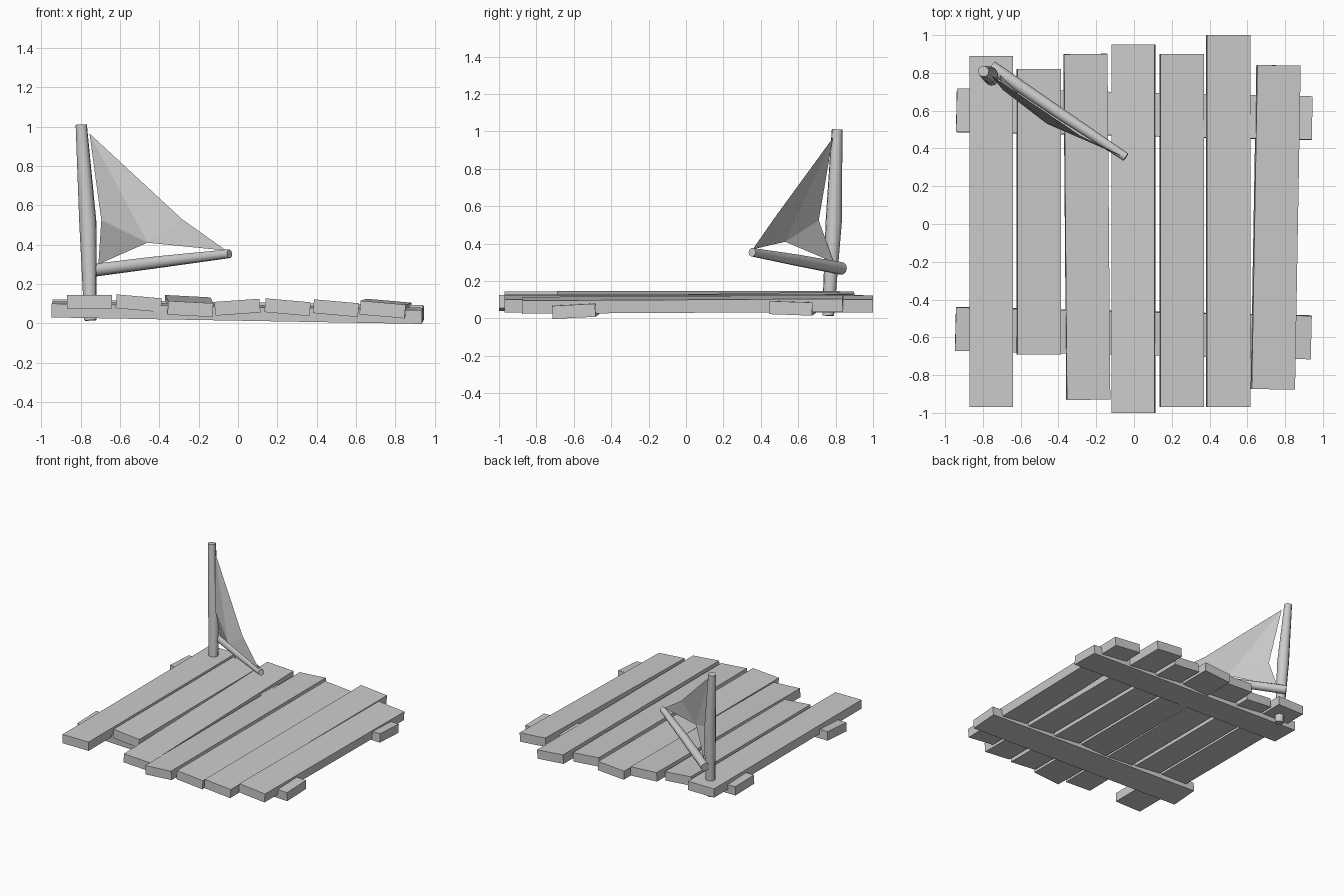
import bpy, bmesh, math
from mathutils import Vector, Matrix

if "Cube" in bpy.data.objects:
    bpy.data.objects.remove(bpy.data.objects["Cube"])


def make_object(name, bm):
    bmesh.ops.recalc_face_normals(bm, faces=bm.faces)
    mesh = bpy.data.meshes.new(name)
    bm.to_mesh(mesh)
    bm.free()
    obj = bpy.data.objects.new(name, mesh)
    bpy.context.collection.objects.link(obj)
    return obj


def board(name, start, end, roll=0, width=0.23, thick=0.07):
    """Box running from start to end (end-face centres), rolled in degrees."""
    a, b = Vector(start), Vector(end)
    axis = (b - a).normalized()
    side = axis.cross(Vector((0, 0, 1))).normalized()
    up = side.cross(axis)
    rot = Matrix((side, axis, up)).transposed().to_4x4()
    rot = rot @ Matrix.Rotation(math.radians(-roll), 4, 'Y')
    size = Matrix.Diagonal((width, (b - a).length, thick, 1))
    bm = bmesh.new()
    bmesh.ops.create_cube(bm, size=1, matrix=Matrix.Translation((a + b) / 2) @ rot @ size)
    return make_object(name, bm)


def pole(name, stations, sides=10):
    """Capped round pole through (centre, radius) stations."""
    pts = [Vector(p) for p, r in stations]
    rot = (pts[-1] - pts[0]).to_track_quat('Z', 'Y')
    bm = bmesh.new()
    rings = []
    for p, (_, r) in zip(pts, stations):
        rings.append([bm.verts.new(p + rot @ Vector((r * math.cos(t), r * math.sin(t), 0)))
                      for t in (2 * math.pi * i / sides for i in range(sides))])
    for lo, hi in zip(rings, rings[1:]):
        for i in range(sides):
            j = (i + 1) % sides
            bm.faces.new((lo[i], lo[j], hi[j], hi[i]))
    bm.faces.new(rings[0])
    bm.faces.new(rings[-1])
    obj = make_object(name, bm)
    bpy.context.view_layer.objects.active = obj
    obj.select_set(True)
    bpy.ops.object.shade_smooth_by_angle(angle=math.radians(40))
    obj.select_set(False)


# Deck planks: front x, front y, front z, back x, back y, back z, roll
planks = [
    (-0.755, -0.97, 0.11, -0.755, 0.89, 0.11, 0),
    (-0.505, -0.69, 0.102, -0.505, 0.82, 0.102, -5),
    (-0.242, -0.93, 0.073, -0.257, 0.90, 0.103, -3),
    (-0.003, -1.0, 0.082, -0.003, 0.95, 0.082, 4),
    (0.252, -0.97, 0.082, 0.252, 0.90, 0.082, -5),
    (0.498, -0.97, 0.077, 0.498, 1.0, 0.077, -5),
    (0.735, -0.875, 0.07, 0.765, 0.84, 0.08, -5),
]
for i, p in enumerate(planks):
    board(f"deck_plank_{i + 1}", p[:3], p[3:6], p[6])

# Cross beams under the deck
board("front_beam", (-0.945, -0.555, 0.071), (0.938, -0.60, 0.038), -3)
board("back_beam", (-0.94, 0.602, 0.083), (0.943, 0.56, 0.054), 2)

# Mast and boom
pole("mast", [((-0.75, 0.76, 0.015), 0.032),
              ((-0.764, 0.79, 0.52), 0.044),
              ((-0.797, 0.808, 1.01), 0.029)])
pole("boom", [((-0.755, 0.832, 0.267), 0.034),
              ((-0.40, 0.59, 0.312), 0.031),
              ((-0.043, 0.354, 0.354), 0.023)])

# Billowing sail sheet
bm = bmesh.new()
top, luff, tack, belly, clew, leech = [bm.verts.new(c) for c in (
    (-0.755, 0.785, 0.965), (-0.695, 0.71, 0.525), (-0.71, 0.79, 0.30),
    (-0.46, 0.53, 0.41), (-0.06, 0.357, 0.37), (-0.285, 0.468, 0.53))]
for tri in ((top, luff, belly), (top, belly, leech), (luff, tack, belly), (belly, clew, leech)):
    bm.faces.new(tri)
make_object("sail", bm)
